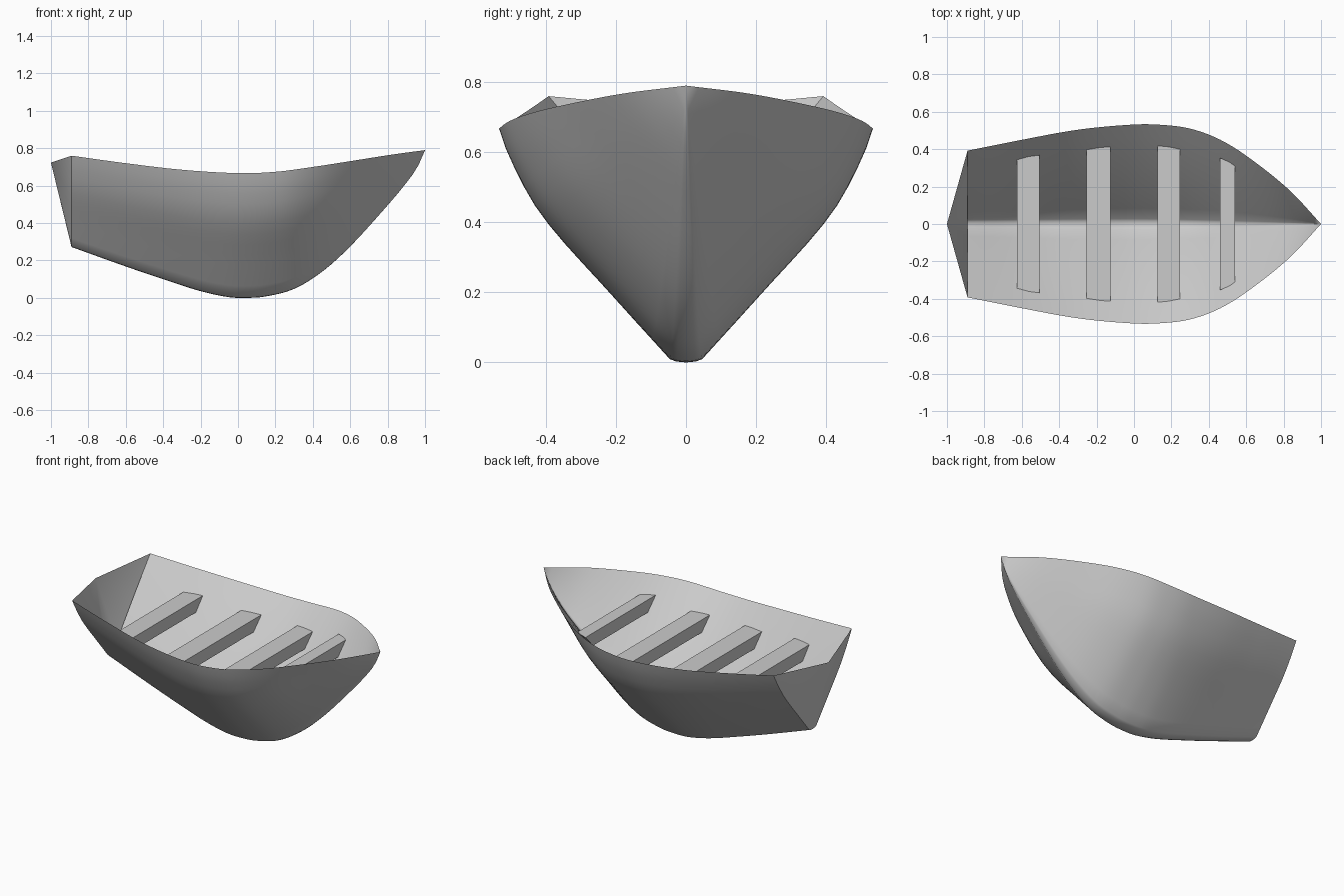
import bpy, bmesh

if "Cube" in bpy.data.objects:
    bpy.data.objects.remove(bpy.data.objects["Cube"])

grey = bpy.data.materials.new("plain grey")
grey.diffuse_color = (0.6, 0.6, 0.6, 1)
grey.use_nodes = True
grey.node_tree.nodes["Principled BSDF"].inputs["Base Color"].default_value = grey.diffuse_color


def curve(pts, x):
    """Smooth interpolation through (x, value) points."""
    n = len(pts)
    i = 0
    while i < n - 2 and x > pts[i + 1][0]:
        i += 1

    def slope(k):
        a, b = pts[max(k - 1, 0)], pts[min(k + 1, n - 1)]
        return (b[1] - a[1]) / (b[0] - a[0])
    (x0, y0), (x1, y1) = pts[i], pts[i + 1]
    h = x1 - x0
    t = (x - x0) / h
    return ((2*t**3 - 3*t*t + 1) * y0 + (t**3 - 2*t*t + t) * h * slope(i)
            + (3*t*t - 2*t**3) * y1 + (t**3 - t*t) * h * slope(i + 1))


def finish(bm, name, smooth=False):
    bmesh.ops.remove_doubles(bm, verts=bm.verts, dist=0.0003)
    bmesh.ops.recalc_face_normals(bm, faces=bm.faces)
    me = bpy.data.meshes.new(name)
    bm.to_mesh(me)
    bm.free()
    me.materials.append(grey)
    ob = bpy.data.objects.new(name, me)
    bpy.context.collection.objects.link(ob)
    if smooth:
        bpy.ops.object.select_all(action='DESELECT')
        ob.select_set(True)
        bpy.context.view_layer.objects.active = ob
        bpy.ops.object.shade_smooth_by_angle(angle=0.6)
    return ob


# Hull lines: rim height, keel height, half beam, keel half width
RIM = [(-.89, .76), (-.6, .72), (-.3, .685), (0, .667), (.2, .674),
       (.4, .70), (.6, .731), (.83, .767), (1, .79)]
KEEL = [(-.89, .272), (-.6, .168), (-.4, .10), (-.2, .036), (-.05, .004), (.05, 0),
        (.15, .008), (.3, .048), (.45, .14), (.6, .275), (.8, .495),
        (.9, .615), (.96, .70), (1, .79)]
BEAM = [(-.89, .392), (-.6, .45), (-.3, .504), (0, .532), (.15, .53), (.3, .51),
        (.45, .456), (.6, .365), (.83, .182), (1, 0)]
FLAT = [(-.89, .035), (0, .046), (.4, .035), (.84, .012), (1, 0)]
# Half section above the keel strip: height share against outward share
SIDE = [(0, 0), (.27, .33), (.62, .745), (.87, .935), (1, 1)]
# How much of that bulge each station has (bow sections are nearly straight)
BULGE = [(-.89, .55), (-.4, .8), (0, 1), (.25, 1), (.45, .7), (.65, .25), (1, 0)]
# Inside floor: rise above the keel
RISE = [(-.89, .004), (-.565, .02), (-.19, .105), (.185, .13), (.5, .10),
        (.7, .05), (.85, .01), (1, 0)]


def measures(x):
    rim, keel = curve(RIM, x), curve(KEEL, x)
    beam = max(curve(BEAM, x), 0)
    flat = min(max(curve(FLAT, x), 0), beam)
    return rim, keel, beam, flat, min(.2 * flat, (rim - keel) * .3)


def mirrored(x, half):
    return [(x, -y, z) for y, z in reversed(half[1:])] + [(x, y, z) for y, z in half]


def outer(x):
    rim, keel, beam, flat, lift = measures(x)
    w = curve(BULGE, x)
    half = [(0, keel), (flat * .6, keel + lift * .3)]
    for i in range(13):
        g = i / 12
        out = w * curve(SIDE, g) + (1 - w) * g
        half.append((flat + (beam - flat) * out, keel + lift + (rim - keel - lift) * g))
    return mirrored(x, half)


def inner(x):
    rim, keel, beam, flat, lift = measures(x)
    floor = keel + max(curve(RISE, x), 0)
    strip = flat * .6
    half = [(0, floor), (strip * .6, floor + lift * .3)]
    for i in range(9):
        g = i / 8
        out = g - .12 * g * (1 - g) * curve(BULGE, x)
        half.append((strip + (beam - strip) * out, floor + lift + (rim - floor - lift) * g))
    return mirrored(x, half)


def inner_width(x, z):
    """Half width of the inside wall at height z."""
    pts = [p for p in inner(x) if p[1] >= 0]
    for (_, y0, z0), (_, y1, z1) in zip(pts, pts[1:]):
        if z0 <= z <= z1 and z1 > z0:
            return y0 + (y1 - y0) * (z - z0) / (z1 - z0)
    return pts[-1][1]


def loft(bm, section, steps=56):
    rows = [[bm.verts.new(p) for p in section(-.89 + 1.89 * i / steps)]
            for i in range(steps + 1)]
    for a, b in zip(rows, rows[1:]):
        for j in range(len(a) - 1):
            bm.faces.new((a[j], a[j + 1], b[j + 1], b[j]))
    return rows


# Outer hull shell with pointed transom
bm = bmesh.new()
rows = loft(bm, outer)
apex = bm.verts.new((-1, 0, .723))
for p, q in zip(rows[0], rows[0][1:]):
    bm.faces.new((q, p, apex))
hull = finish(bm, "hull", smooth=True)
# keep the transom corner crisp
for e in hull.data.edges:
    if all(abs(hull.data.vertices[v].co.x + .89) < .001 for v in e.vertices):
        e.use_edge_sharp = True

# Inside lining, meeting the hull along the rim
bm = bmesh.new()
loft(bm, inner)
finish(bm, "lining", smooth=True)

# Cross seats: back x, front x, half length at each, top height; ends slope with the lining
SEATS = [(-.625, -.505, .35, .365, .604), (-.255, -.125, .40, .41, .567),
         (.125, .245, .415, .405, .564), (.46, .54, .35, .315, .625)]
THICK = .08
for n, (x0, x1, h0, h1, top) in enumerate(SEATS):
    bm = bmesh.new()
    rings = []
    for z in (top - THICK, top):
        a, b = [h + inner_width(x, z) - inner_width(x, top) + .003
                for x, h in ((x0, h0), (x1, h1))]
        rings.append([bm.verts.new((x, y, z)) for x, y in
                      ((x0, -a), (x1, -b), (x1, b), (x0, a))])
    bm.faces.new(rings[0])
    bm.faces.new(rings[1])
    for j in range(4):
        k = (j + 1) % 4
        bm.faces.new((rings[0][j], rings[0][k], rings[1][k], rings[1][j]))
    finish(bm, "seat_%d" % (n + 1))
